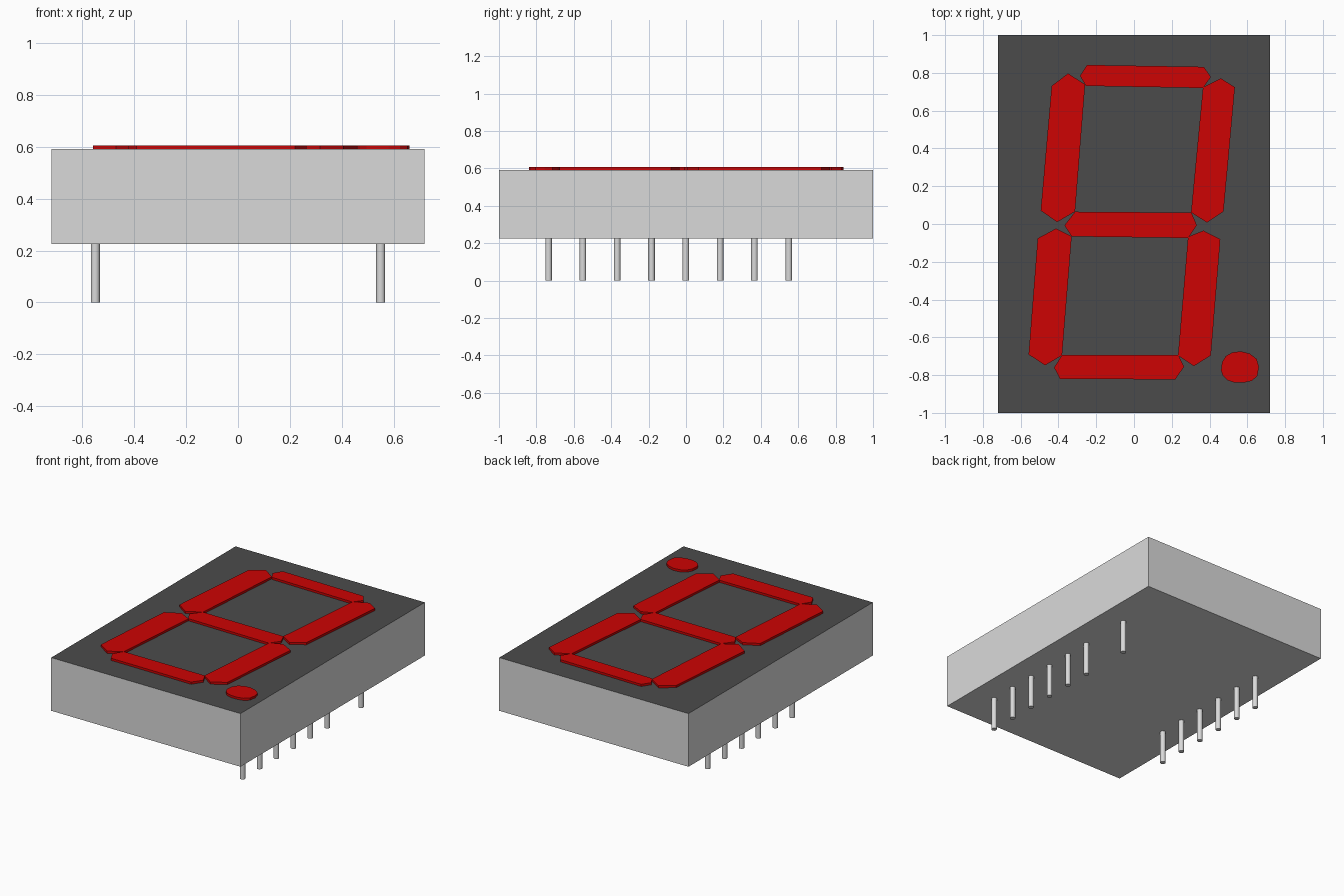
import bpy
import bmesh

cube = bpy.data.objects.get("Cube")
if cube:
    bpy.data.objects.remove(cube, do_unlink=True)


def make_material(name, rgb):
    mat = bpy.data.materials.new(name)
    mat.use_nodes = True
    mat.diffuse_color = (*rgb, 1)
    mat.node_tree.nodes["Principled BSDF"].inputs["Base Color"].default_value = (*rgb, 1)
    return mat


GREY = make_material("light grey", (0.70, 0.70, 0.70))
DARK = make_material("dark grey", (0.071, 0.071, 0.071))
RED = make_material("segment red", (0.61, 0.001, 0.001))

BODY_BOTTOM, BODY_TOP, TOP = 0.226, 0.591, 0.606


def prism(name, points, z0, z1, mats):
    """Extrude an outline from z0 to z1; a second material goes on the top face."""
    bm = bmesh.new()
    face = bm.faces.new([bm.verts.new((x, y, z0)) for x, y in points])
    ext = bmesh.ops.extrude_face_region(bm, geom=[face], use_keep_orig=True)
    for v in ext["geom"]:
        if isinstance(v, bmesh.types.BMVert):
            v.co.z = z1
    bmesh.ops.recalc_face_normals(bm, faces=bm.faces)
    for f in bm.faces:
        if len(mats) > 1 and f.normal.z > 0.9:
            f.material_index = 1
    mesh = bpy.data.meshes.new(name)
    bm.to_mesh(mesh)
    bm.free()
    for m in mats:
        mesh.materials.append(m)
    obj = bpy.data.objects.new(name, mesh)
    bpy.context.collection.objects.link(obj)


# Housing: light sides and underside, dark display face
W, L = 0.719, 1.0
prism("housing", [(-W, -L), (W, -L), (W, L), (-W, L)], BODY_BOTTOM, BODY_TOP, [GREY, DARK])

# Seven slanted bars of the digit
SEGMENTS = {
    "segment_top": [(-.249, .842), (.370, .832), (.407, .778),
                    (.365, .720), (-.254, .731), (-.286, .784)],
    "segment_upper_left": [(-.349, .797), (-.259, .739), (-.312, .066),
                           (-.407, .010), (-.494, .071), (-.436, .731)],
    "segment_upper_right": [(.460, .771), (.534, .724), (.474, .066),
                            (.386, .008), (.302, .061), (.365, .724)],
    "segment_middle": [(-.312, .065), (.304, .060), (.333, -.007),
                       (.286, -.074), (-.330, -.066), (-.368, -.007)],
    "segment_lower_left": [(-.413, -.024), (-.330, -.066), (-.381, -.696),
                           (-.471, -.748), (-.558, -.691), (-.510, -.076)],
    "segment_lower_right": [(.368, -.035), (.457, -.081), (.407, -.696),
                            (.317, -.752), (.233, -.696), (.286, -.068)],
    "segment_bottom": [(-.381, -.694), (.235, -.694), (.265, -.755),
                       (.219, -.823), (-.392, -.820), (-.423, -.760)],
}
for name, outline in SEGMENTS.items():
    prism(name, outline, BODY_TOP - 0.002, TOP, [RED])

# Decimal point: a slightly squashed round
DOT = [(.461, -.777), (.466, -.732), (.486, -.699), (.520, -.680), (.565, -.674),
       (.612, -.686), (.650, -.715), (.661, -.757), (.653, -.805), (.624, -.830),
       (.580, -.840), (.535, -.840), (.496, -.828), (.470, -.802)]
prism("decimal_point", DOT, BODY_TOP - 0.002, TOP, [RED])

# Two rows of pins, each with its gaps
PITCH, FIRST = 0.1835, -0.735
for side, x, slots in (("left", 0.550, (0, 1, 2, 3, 4, 5, 7)),
                       ("right", -0.550, (2, 3, 4, 5, 6, 7))):
    for i in slots:
        bpy.ops.mesh.primitive_cylinder_add(
            vertices=16, radius=0.0175, depth=BODY_BOTTOM + 0.01,
            location=(x, FIRST + i * PITCH, (BODY_BOTTOM + 0.01) / 2))
        pin = bpy.context.object
        pin.name = f"pin_{side}_{i + 1}"
        pin.data.materials.append(GREY)
        bpy.ops.object.shade_smooth_by_angle()
